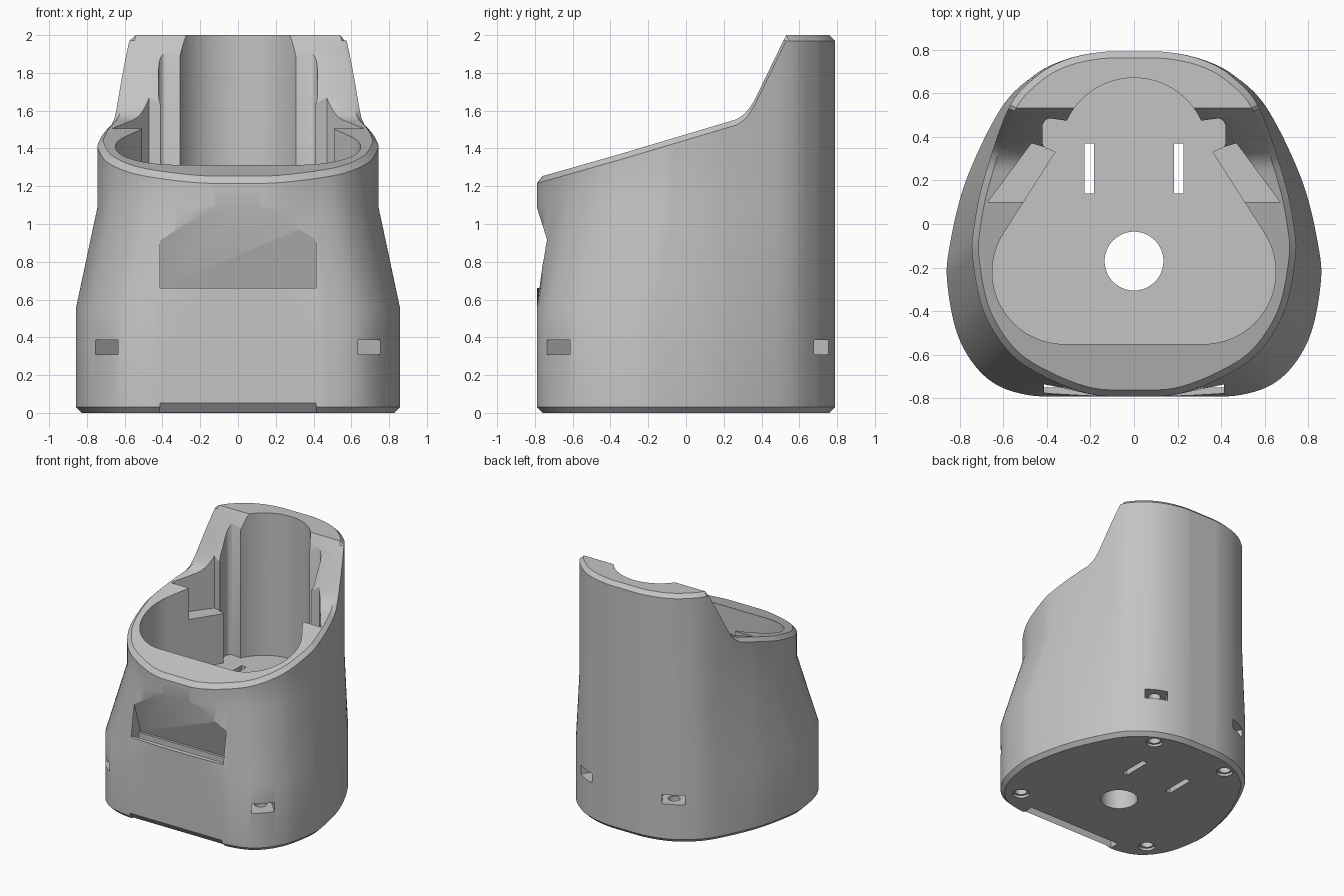
import bpy, bmesh, math
from mathutils import Vector

default = bpy.data.objects.get("Cube")
if default:
    bpy.data.objects.remove(default, do_unlink=True)

grey = bpy.data.materials.new("plain grey")
grey.use_nodes = True
grey.diffuse_color = (0.55, 0.55, 0.55, 1)
grey.node_tree.nodes["Principled BSDF"].inputs["Base Color"].default_value = (0.55, 0.55, 0.55, 1)


def make(name, bm):
    bmesh.ops.recalc_face_normals(bm, faces=bm.faces)
    mesh = bpy.data.meshes.new(name)
    bm.to_mesh(mesh)
    bm.free()
    mesh.materials.append(grey)
    obj = bpy.data.objects.new(name, mesh)
    bpy.context.collection.objects.link(obj)
    return obj


def smooth_half(points, steps=14):
    """Smooth curve through half an outline, from back centre to front centre."""
    p = [Vector(q) for q in points]
    mirror = lambda v: Vector((-v.x, v.y))
    p = [mirror(p[1])] + p + [mirror(p[-2])]
    out = []
    for a, b, c, d in zip(p, p[1:], p[2:], p[3:]):
        for k in range(steps):
            t = k / steps
            v = 0.5 * (2 * b + (c - a) * t + (2 * a - 5 * b + 4 * c - d) * t ** 2
                       + (3 * b - a - 3 * c + d) * t ** 3)
            out.append(Vector((v.x, max(-0.79, min(0.79, v.y)))))
    return out + [p[-2]]


def full(half):
    return half + [Vector((-v.x, v.y)) for v in half[-2:0:-1]]


def inset(ring, d):
    out = []
    for i, v in enumerate(ring):
        t = (ring[(i + 1) % len(ring)] - ring[i - 1]).normalized()
        out.append(v + Vector((t.y, -t.x)) * d)
    return out


# Side profile of the sloping rim: height for each depth
RIM = [(-0.79, 1.245), (-0.35, 1.37), (0.27, 1.555), (0.32, 1.59),
       (0.36, 1.65), (0.53, 2.0), (0.8, 2.0)]


def rim(y):
    for (y0, z0), (y1, z1) in zip(RIM, RIM[1:]):
        if y <= y1:
            return z0 + (z1 - z0) * (y - y0) / (y1 - y0)
    return 2.0


# Body: wide base outline lofted to a narrower upper outline
base = full(smooth_half([(0, .79), (.16, .787), (.32, .752), (.46, .68), (.61, .53),
                         (.77, .2), (.845, -.1), (.855, -.28), (.8, -.53),
                         (.67, -.71), (.48, -.785), (.2, -.79), (0, -.79)]))
upper = full(smooth_half([(0, .79), (.16, .787), (.32, .75), (.45, .675), (.575, .53),
                          (.69, .2), (.735, -.02), (.74, -.16), (.69, -.4),
                          (.57, -.59), (.41, -.7), (.2, -.78), (0, -.79)]))
levels = [(inset(base, .03), lambda y: 0), (base, lambda y: .03), (base, lambda y: .55),
          (upper, lambda y: 1.09), (upper, lambda y: rim(y) - .03), (inset(upper, .03), rim)]
bm = bmesh.new()
rings = [[bm.verts.new((v.x, v.y, z(v.y))) for v in ring] for ring, z in levels]
N = len(base)
for lo, hi in zip(rings, rings[1:]):
    for i in range(N):
        j = (i + 1) % N
        bm.faces.new((lo[i], lo[j], hi[j], hi[i]))
bm.faces.new(rings[0])
top = rings[-1]
for i in range(N // 2):
    corners = [top[i], top[i + 1], top[N - i - 1], top[-i]]
    bm.faces.new(list(dict.fromkeys(corners)))
body = make("housing_body", bm)


def prism(name, points, lo, hi, along_x=False):
    bm = bmesh.new()
    place = (lambda p, h: (h, p[0], p[1])) if along_x else (lambda p, h: (p[0], p[1], h))
    face = bm.faces.new([bm.verts.new(place(p, lo)) for p in points])
    new = bmesh.ops.extrude_face_region(bm, geom=[face])["geom"]
    shift = Vector(place((0, 0), hi - lo))
    bmesh.ops.translate(bm, vec=shift, verts=[g for g in new if isinstance(g, bmesh.types.BMVert)])
    return make(name, bm)


def arc(cx, cy, r, a0, a1, n):
    angles = [math.radians(a0 + (a1 - a0) * k / n) for k in range(n + 1)]
    return [Vector((cx + r * math.cos(a), cy + r * math.sin(a))) for a in angles]


def box(cx, cy, length, width, angle):
    c, s = math.cos(math.radians(angle)), math.sin(math.radians(angle))
    sides = [(-1, -1), (1, -1), (1, 1), (-1, 1)]
    return [(cx + c * a * length / 2 - s * b * width / 2,
             cy + s * a * length / 2 + c * b * width / 2) for a, b in sides]


def circle(cx, cy, r, n=32):
    return arc(cx, cy, r, 0, 360, n)[:-1]


cutters = []
FLOOR = 0.85

# Main cavity: round back channel, two small side grooves, wide front bowl
half = arc(0, .33, .34, 90, 25, 16)
half += arc(.38, .445, .04, 80, 0, 5) + arc(.39, .375, .03, 0, -90, 4)
half += [Vector((.36, .33))] + arc(.32, -.22, .33, 34, -90, 28) + [Vector((0, -.55))]
cutters.append(prism("cavity_cutter", full(half), FLOOR, 2.2))

# Cable hole through the floor
cutters.append(prism("cable_hole_cutter", circle(0, -.17, .135, 48), -.1, 1))

for side in (1, -1):
    flip = lambda pts: [(side * p[0], p[1]) for p in pts]
    # Angled notches in the rim
    cutters.append(prism("rim_notch_cutter", flip([(.33, .33), (.47, .37), (.67, .1), (.48, .1)]), 1.25, 2.2))
    # Slots through the floor
    cutters.append(prism("floor_slot_cutter", flip(box(.205, .255, .045, .23, 0)), -.1, 1))
    # Screw holes in the base, with nut pockets opening through the wall
    for x, y, angle in ((.6, -.57, -48), (.335, .63, 58)):
        cutters.append(prism("screw_hole_cutter", flip(circle(x, y, .045)), -.1, .45))
        cutters.append(prism("screw_recess_cutter", flip(circle(x, y, .06)), -.1, .02))
        dx, dy = math.cos(math.radians(angle)) * .12, math.sin(math.radians(angle)) * .12
        cutters.append(prism("nut_pocket_cutter", flip(box(x + dx, y + dy, .4, .17, angle)), .31, .385))

# Front recess with overhanging back, slot below it, and relief at the bottom edge
front = [("front_recess_cutter", [(-.9, .66), (-.9, 1.09), (-.79, 1.09), (-.655, .66)]),
         ("front_slot_cutter", [(-.75, -.1), (-.75, .7), (-.675, .7), (-.675, -.1)]),
         ("front_relief_cutter", [(-.85, -.1), (-.85, .055), (-.792, .055), (-.74, -.01), (-.74, -.1)])]
for name, points in front:
    cutters.append(prism(name, points, -.412, .412, along_x=True))

# Cut each shape out of the body
bpy.context.view_layer.objects.active = body
for cutter in cutters:
    cutter.hide_render = True
    mod = body.modifiers.new(cutter.name, "BOOLEAN")
    mod.operation = "DIFFERENCE"
    mod.solver = "EXACT"
    mod.object = cutter
    bpy.ops.object.modifier_apply(modifier=mod.name)
    bpy.data.objects.remove(cutter, do_unlink=True)

bpy.ops.object.select_all(action="DESELECT")
body.select_set(True)
bpy.ops.object.shade_smooth_by_angle(angle=math.radians(30))
